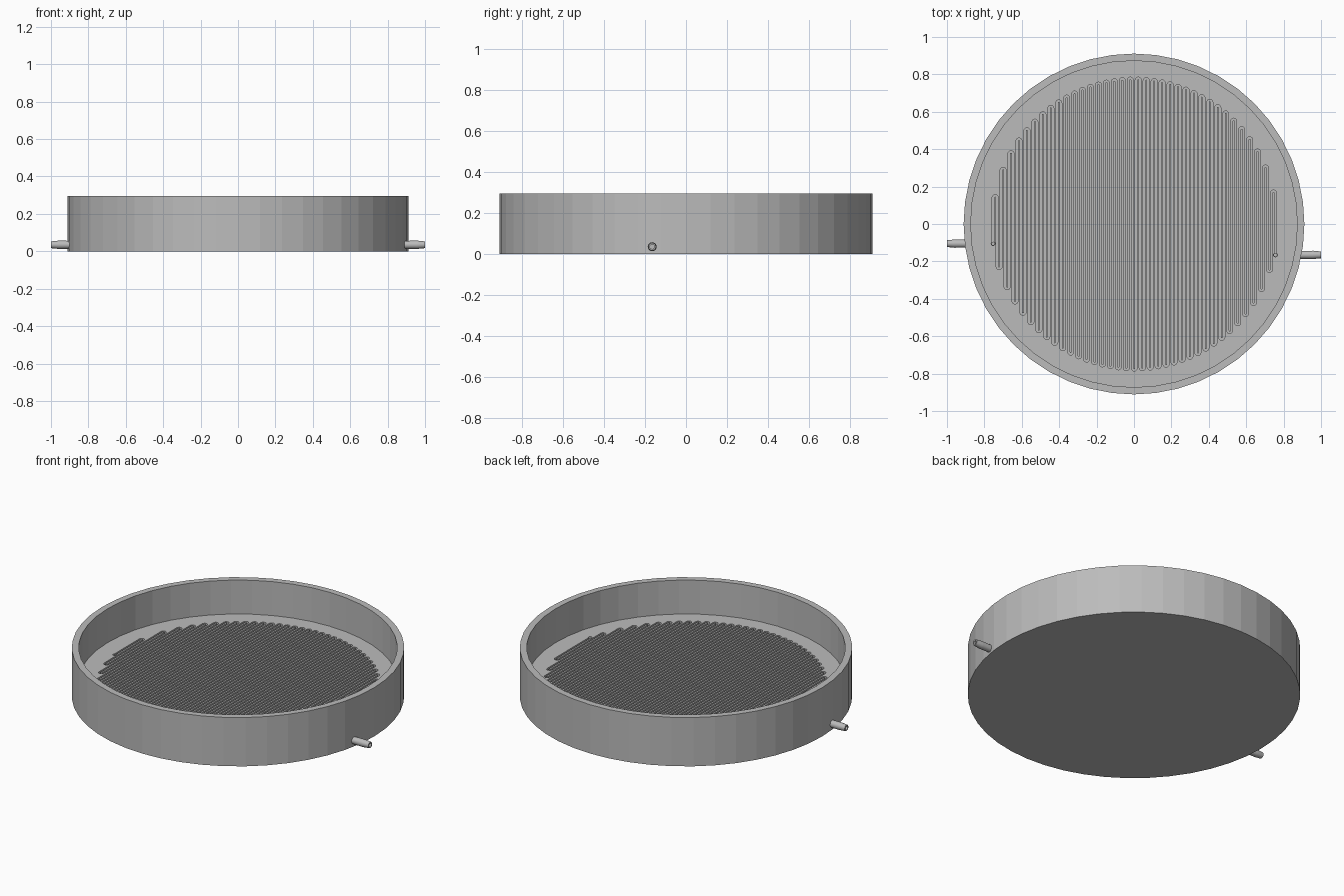
import bpy, bmesh, math
from mathutils import Vector

if "Cube" in bpy.data.objects:
    bpy.data.objects.remove(bpy.data.objects["Cube"])

R_OUT, R_IN, HEIGHT = 0.911, 0.873, 0.295
FLOOR, GROOVE, PORT = 0.09, 0.07, 0.035   # z of tray floor, groove bottom, port bottom
SEG = 48
LEGS, X0, X1, REACH = 72, -0.753, 0.756, 0.77
Y_IN, Y_OUT = -0.105, -0.165
HALF = 0.0055                             # half width of the groove

grey = bpy.data.materials.new("plain grey")
grey.diffuse_color = (0.5, 0.5, 0.5, 1)
grey.use_nodes = True
grey.node_tree.nodes["Principled BSDF"].inputs["Base Color"].default_value = grey.diffuse_color


def finish(bm, name):
    bmesh.ops.remove_doubles(bm, verts=bm.verts, dist=1e-6)
    bmesh.ops.recalc_face_normals(bm, faces=bm.faces)
    mesh = bpy.data.meshes.new(name)
    bm.to_mesh(mesh)
    bm.free()
    mesh.materials.append(grey)
    ob = bpy.data.objects.new(name, mesh)
    bpy.context.collection.objects.link(ob)
    return ob


def circle(x, y, r, n, a0=0.0, a1=2 * math.pi, closed=True):
    k = n if closed else n - 1
    return [Vector((x + r * math.cos(a0 + (a1 - a0) * i / k),
                    y + r * math.sin(a0 + (a1 - a0) * i / k), 0)) for i in range(n)]


def ring(bm, pts, z):
    return [bm.verts.new((p.x, p.y, z)) for p in pts]


def wall(bm, a, b):
    n = len(a)
    for i in range(n):
        j = (i + 1) % n
        bm.faces.new((a[i], a[j], b[j], b[i]))


def fill(bm, loops):
    edges = []
    for lp in loops:
        for i in range(len(lp)):
            pair = (lp[i], lp[(i + 1) % len(lp)])
            edges.append(bm.edges.get(pair) or bm.edges.new(pair))
    bmesh.ops.triangle_fill(bm, use_beauty=True, use_dissolve=False,
                            edges=edges, normal=(0, 0, 1))


# Centre line of the winding groove, as (point, left-hand normal)
step = (X1 - X0) / (LEGS - 1)
xs = [X0 + i * step for i in range(LEGS)]
path = [(Vector((xs[0], Y_IN + 0.009, 0)), Vector((-1, 0, 0)))]
for i in range(LEGS - 1):
    cx = (xs[i] + xs[i + 1]) / 2
    outer = max(abs(xs[i] - 0.004), abs(xs[i + 1] - 0.004))
    side = 1 if i % 2 == 0 else -1
    cy = side * math.sqrt(REACH ** 2 - outer ** 2)
    for k in range(9):
        a = math.pi * (1 - k / 8)
        d = Vector((math.cos(a), side * math.sin(a), 0))
        path.append((Vector((cx, cy, 0)) + d * step / 2, d * side))
path.append((Vector((xs[-1], Y_OUT + 0.009, 0)), Vector((1, 0, 0))))

# Closed outline of the groove with a round pocket at each end
t = math.asin(HALF / 0.0105)
up = math.pi / 2
outline = [p + n * HALF for p, n in path]
outline += circle(xs[-1], Y_OUT, 0.0105, 12, up - t, up + t - 2 * math.pi, False)
outline += [p - n * HALF for p, n in reversed(path)]
outline += circle(xs[0], Y_IN, 0.0105, 12, up - t, up + t - 2 * math.pi, False)

# Round tray with the groove sunk in its floor
bm = bmesh.new()
rim = circle(0, 0, R_OUT, SEG)
inner = circle(0, 0, R_IN, SEG)
b0, b1 = ring(bm, rim, 0), ring(bm, rim, HEIGHT)
i1, i0 = ring(bm, inner, HEIGHT), ring(bm, inner, FLOOR)
bm.faces.new(b0)
wall(bm, b0, b1)
wall(bm, b1, i1)
wall(bm, i1, i0)
g1, g0 = ring(bm, outline, FLOOR), ring(bm, outline, GROOVE)
fill(bm, [i0, g1])
wall(bm, g1, g0)
ports = []
for x, y in ((xs[0], Y_IN), (xs[-1], Y_OUT)):
    pts = circle(x, y, 0.008, 12)
    p1, p0 = ring(bm, pts, GROOVE), ring(bm, pts, PORT)
    wall(bm, p1, p0)
    bm.faces.new(p0)
    ports.append(p1)
fill(bm, [g0] + ports)
finish(bm, "tray")

# Hollow hose fittings: (distance along x, radius)
PROFILE = [(0.885, 0.021), (0.955, 0.022), (0.96, 0.022), (1.0, 0.018),
           (1.0, 0.011), (0.9, 0.011)]
for name, side, y in (("left_fitting", -1, Y_IN), ("right_fitting", 1, Y_OUT)):
    bm = bmesh.new()
    rings = []
    for x, r in PROFILE:
        rings.append([bm.verts.new((side * x, y + p.x, 0.035 + p.y))
                      for p in circle(0, 0, r, 20)])
    for a, b in zip(rings, rings[1:]):
        wall(bm, a, b)
    bm.faces.new(rings[0])
    bm.faces.new(rings[-1])
    ob = finish(bm, name)
    for f in ob.data.polygons:
        f.use_smooth = len(f.vertices) == 4
    ob.data.set_sharp_from_angle(angle=math.radians(30))
